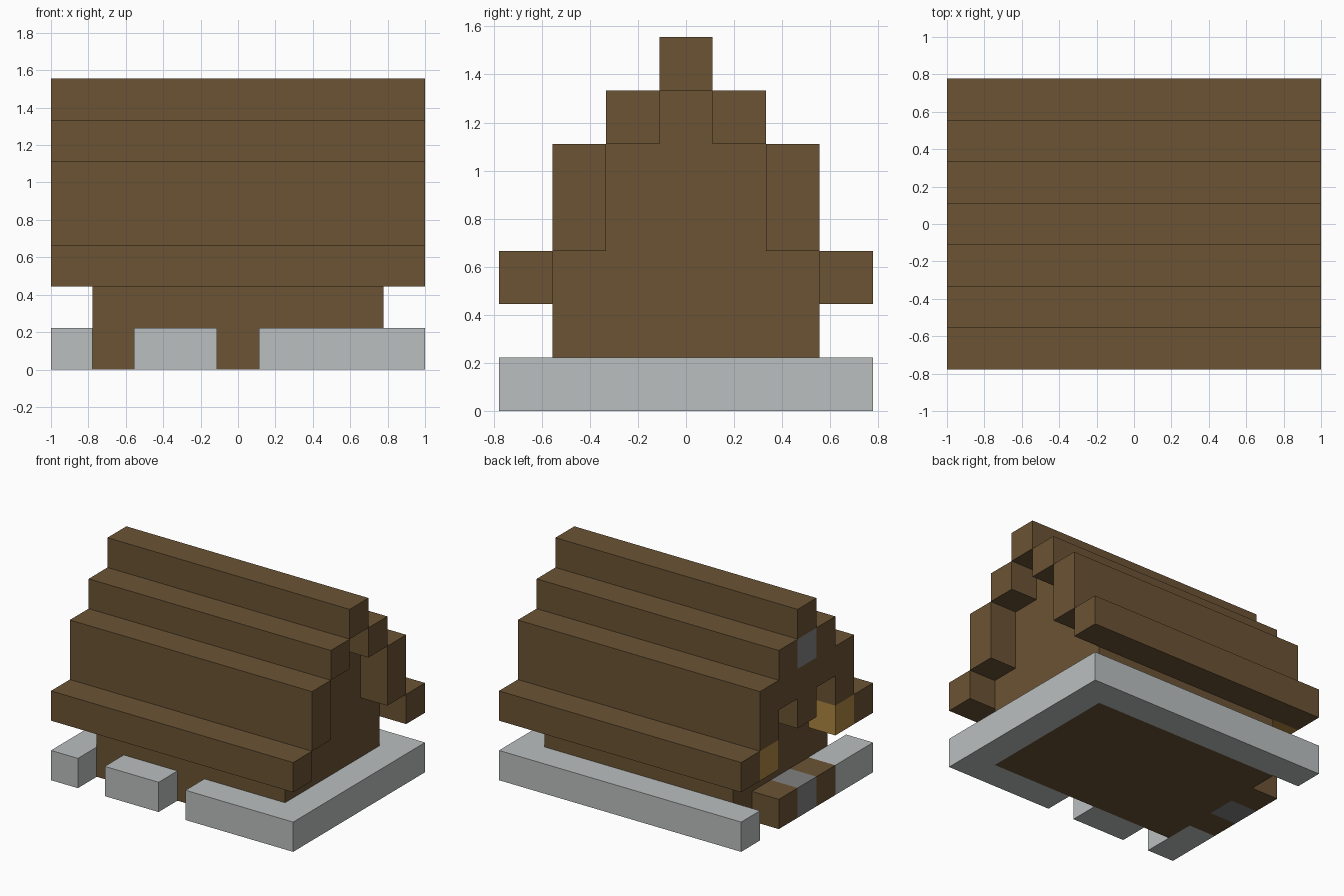
import bpy
import bmesh

old = bpy.data.objects.get("Cube")
if old:
    bpy.data.objects.remove(old, do_unlink=True)

U = 2 / 9  # edge of one building block


def material(name, rgb):
    lin = [((c / 255 + 0.055) / 1.055) ** 2.4 for c in rgb] + [1.0]
    m = bpy.data.materials.new(name)
    m.use_nodes = True
    m.diffuse_color = lin
    m.node_tree.nodes["Principled BSDF"].inputs["Base Color"].default_value = lin
    return m


wood = material("brown wood", (107, 83, 52))
stone = material("pale stone", (187, 191, 191))
cobble = material("grey cobble", (128, 128, 128))
plank = material("golden plank", (173, 134, 64))


def part(name, mat, *boxes):
    """One object made of boxes, each given as inclusive block ranges in x, y, z."""
    bm = bmesh.new()
    for box in boxes:
        cube = bmesh.ops.create_cube(bm, size=1)["verts"]
        for v in cube:
            v.co = [U * (lo if c < 0 else hi + 1) - off
                    for c, (lo, hi), off in zip(v.co, box, (1, 3.5 * U, 0))]
    mesh = bpy.data.meshes.new(name)
    bm.to_mesh(mesh)
    bm.free()
    mesh.materials.append(mat)
    obj = bpy.data.objects.new(name, mesh)
    bpy.context.collection.objects.link(obj)


def one(i):
    return (i, i)


full, house = (0, 8), (1, 7)

# House body stepping in under the roof
part("house_walls", wood,
     (house, (1, 5), (0, 2)), (house, (2, 4), (3, 4)), (house, one(3), one(5)))

# Stepped roof, mirrored about the ridge
part("roof_ridge", wood, (full, one(3), one(6)))
for side, flip in (("front", lambda j: j), ("back", lambda j: 6 - j)):
    part(side + "_upper_roof", wood, (full, one(flip(2)), one(5)))
    part(side + "_middle_roof", wood, (full, one(flip(1)), (3, 4)))
    part(side + "_eave", wood, (full, one(flip(0)), one(2)))
    # Porch pieces on each side of the entrance
    part(side + "_porch_bracket", plank, (one(0), one(flip(1)), one(2)))
    part(side + "_porch_step", wood, (one(0), one(flip(2)), one(0)))

# Porch gable with its stone and the entrance step
part("porch_gable", wood, (one(0), (2, 4), one(4)), (one(0), one(3), one(3)))
part("gable_stone", cobble, (one(0), one(3), one(5)))
part("entrance_step", cobble, (one(0), one(3), one(0)))

# Low stone border around the house, with gaps
part("back_border", stone, (full, one(6), one(0)))
part("left_border", stone, (one(8), (0, 5), one(0)))
part("front_border", stone,
     ((5, 7), one(0), one(0)), ((2, 3), one(0), one(0)))
part("corner_border", stone, (one(0), (0, 1), one(0)))
